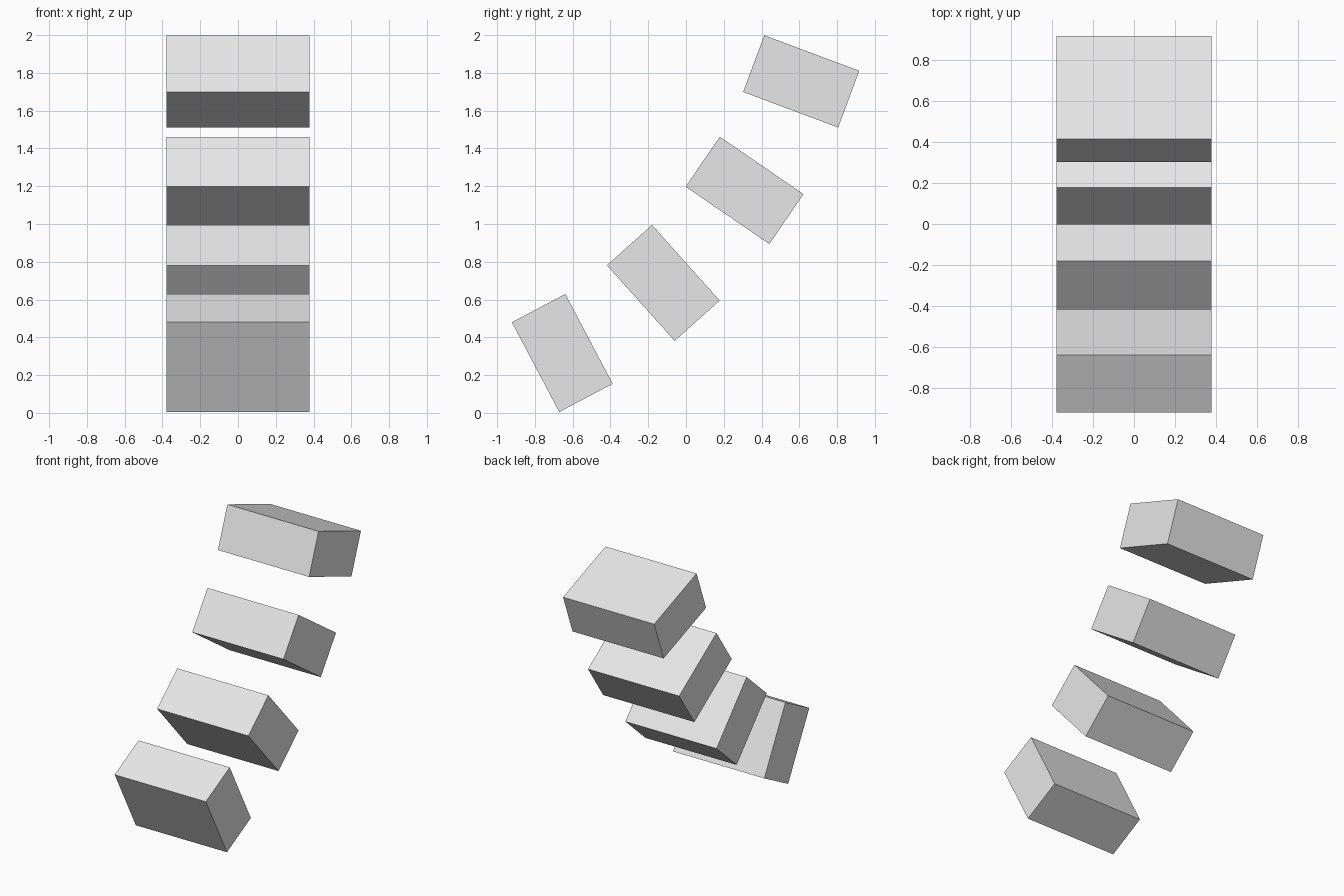
import bpy
from math import radians

cube = bpy.data.objects.get("Cube")
if cube:
    bpy.data.objects.remove(cube, do_unlink=True)

# Single light grey material
grey = bpy.data.materials.new("light_grey")
grey.use_nodes = True
colour = (0.8, 0.8, 0.8, 1)
grey.diffuse_color = colour
grey.node_tree.nodes["Principled BSDF"].inputs["Base Color"].default_value = colour

# Every block has the same width, length and thickness
BLOCK_SIZE = (0.757, 0.537, 0.32)


def add_block(name, y, z, tilt):
    bpy.ops.mesh.primitive_cube_add(size=1, location=(0, y, z),
                                    rotation=(radians(tilt), 0, 0))
    block = bpy.context.object
    block.name = name
    block.scale = BLOCK_SIZE
    bpy.ops.object.transform_apply(location=False, rotation=False, scale=True)
    block.data.materials.append(grey)


# Rising row of blocks, each tilted less steeply than the one below
add_block("bottom_block", -0.655, 0.317, -62.2)
add_block("lower_middle_block", -0.12, 0.688, -48.2)
add_block("upper_middle_block", 0.31, 1.178, -34.4)
add_block("top_block", 0.61, 1.755, -20.5)
